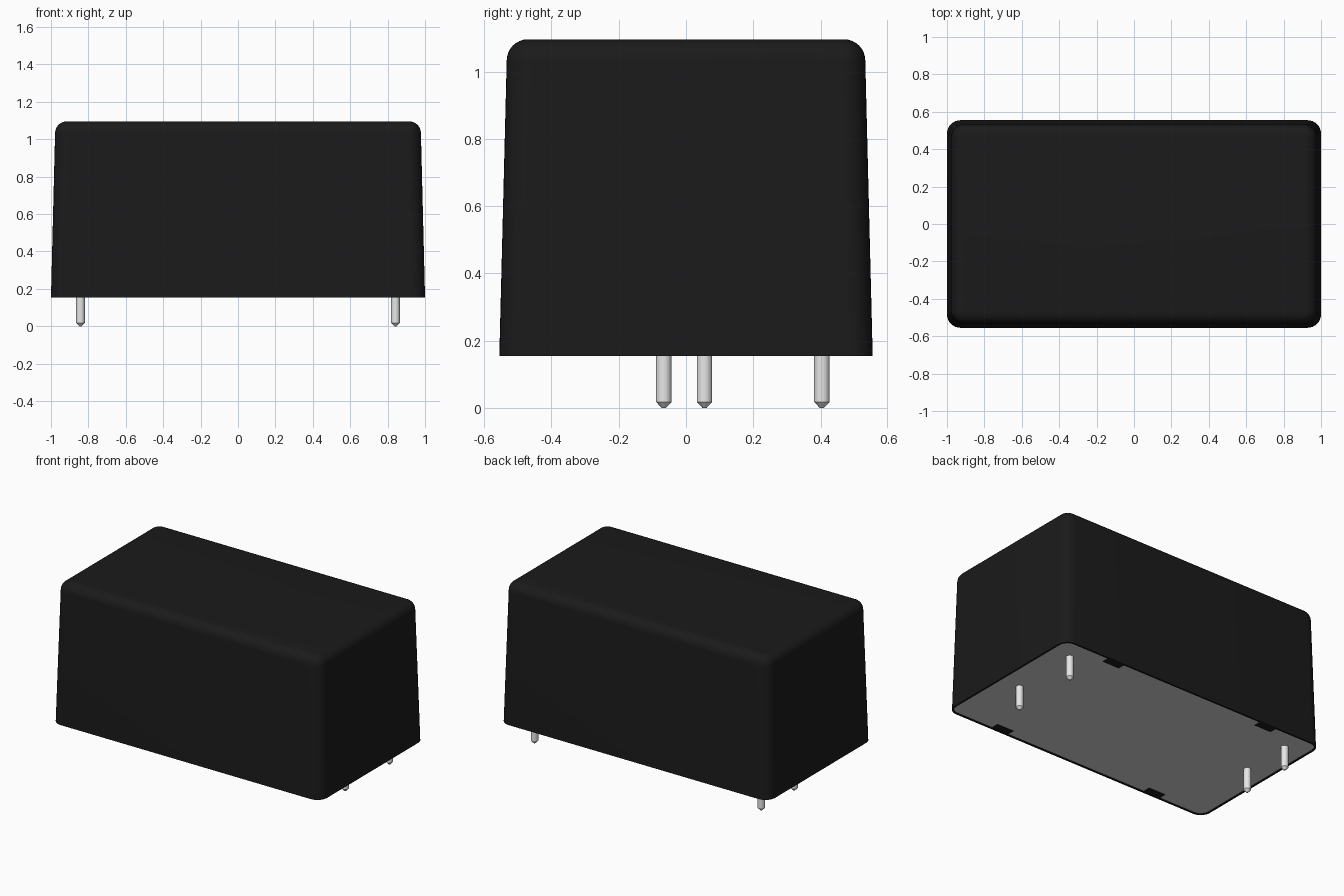
import bpy, bmesh, math

cube = bpy.data.objects.get("Cube")
if cube:
    bpy.data.objects.remove(cube, do_unlink=True)


def material(name, value):
    mat = bpy.data.materials.new(name)
    mat.use_nodes = True
    colour = (value, value, value, 1)
    mat.diffuse_color = colour
    bsdf = mat.node_tree.nodes["Principled BSDF"]
    bsdf.inputs["Base Color"].default_value = colour
    return mat


BLACK = material("black plastic", 0.0105)
GREY = material("pale grey resin", 0.66)
METAL = material("tinned metal", 0.8)

HALF_X, HALF_Y, RADIUS = 1.0, 0.555, 0.072
BOTTOM, TOP, FILLET, DRAFT = 0.154, 1.096, 0.063, 0.022
FLOOR = BOTTOM + 0.005
RIM = 0.012


def rounded_loop(bm, inset, radius, z, steps=8):
    """Ring of vertices along a rounded rectangle."""
    verts = []
    cx, cy = HALF_X - inset - radius, HALF_Y - inset - radius
    for corner, (sx, sy) in enumerate([(1, 1), (-1, 1), (-1, -1), (1, -1)]):
        for i in range(steps + 1):
            a = math.pi / 2 * (corner + i / steps)
            verts.append(bm.verts.new((sx * cx + radius * math.cos(a),
                                       sy * cy + radius * math.sin(a), z)))
    return verts


def bridge(bm, lower, upper):
    n = len(lower)
    for i in range(n):
        j = (i + 1) % n
        bm.faces.new((lower[i], lower[j], upper[j], upper[i]))


def finish(bm, name, mat, smooth=True):
    mesh = bpy.data.meshes.new(name)
    bm.to_mesh(mesh)
    bm.free()
    obj = bpy.data.objects.new(name, mesh)
    bpy.context.collection.objects.link(obj)
    mesh.materials.append(mat)
    if smooth:
        bpy.ops.object.select_all(action="DESELECT")
        obj.select_set(True)
        bpy.context.view_layer.objects.active = obj
        bpy.ops.object.shade_smooth_by_angle(angle=math.radians(35))


# Housing: recessed rim, drafted walls, rounded top edge
bm = bmesh.new()
rings = [rounded_loop(bm, RIM, RADIUS - RIM, FLOOR + 0.01),
         rounded_loop(bm, RIM, RADIUS - RIM, BOTTOM),
         rounded_loop(bm, 0, RADIUS, BOTTOM)]
for i in range(9):
    a = math.pi / 2 * i / 8
    shrink = FILLET * (1 - math.cos(a))
    rings.append(rounded_loop(bm, DRAFT + shrink, RADIUS - shrink,
                              TOP - FILLET + FILLET * math.sin(a)))
for lower, upper in zip(rings, rings[1:]):
    bridge(bm, lower, upper)
bm.faces.new(rings[-1])
finish(bm, "housing", BLACK)

# Sealed floor
bm = bmesh.new()
bm.faces.new(list(reversed(rounded_loop(bm, RIM, RADIUS - RIM, FLOOR))))
finish(bm, "floor", GREY, smooth=False)

# Locking tabs along the long edges
for sx, side in ((1, "left"), (-1, "right")):
    for sy, end in ((1, "back"), (-1, "front")):
        bm = bmesh.new()
        bmesh.ops.create_cube(bm, size=1)
        bmesh.ops.scale(bm, vec=(0.125, 0.052, 0.014), verts=bm.verts)
        bmesh.ops.translate(bm, vec=(sx * 0.595, sy * 0.518, BOTTOM + 0.009),
                            verts=bm.verts)
        finish(bm, f"tab_{end}_{side}", BLACK, smooth=False)


# Pins: turned profile with a chamfered tip
def pin(name, x, y, sides=24):
    bm = bmesh.new()
    loops = []
    for r, z in ((0.006, 0), (0.023, 0.018), (0.023, FLOOR + 0.01)):
        loops.append([bm.verts.new((x + r * math.cos(math.tau * i / sides),
                                    y + r * math.sin(math.tau * i / sides), z))
                      for i in range(sides)])
    for lower, upper in zip(loops, loops[1:]):
        bridge(bm, lower, upper)
    bm.faces.new(list(reversed(loops[0])))
    bm.faces.new(loops[-1])
    finish(bm, name, METAL)


PIN_X = 0.842
pin("pin_back_left", PIN_X, 0.404)
pin("pin_back_right", -PIN_X, 0.404)
pin("pin_middle_left", PIN_X, -0.066)
pin("pin_middle_right", -PIN_X, 0.055)
